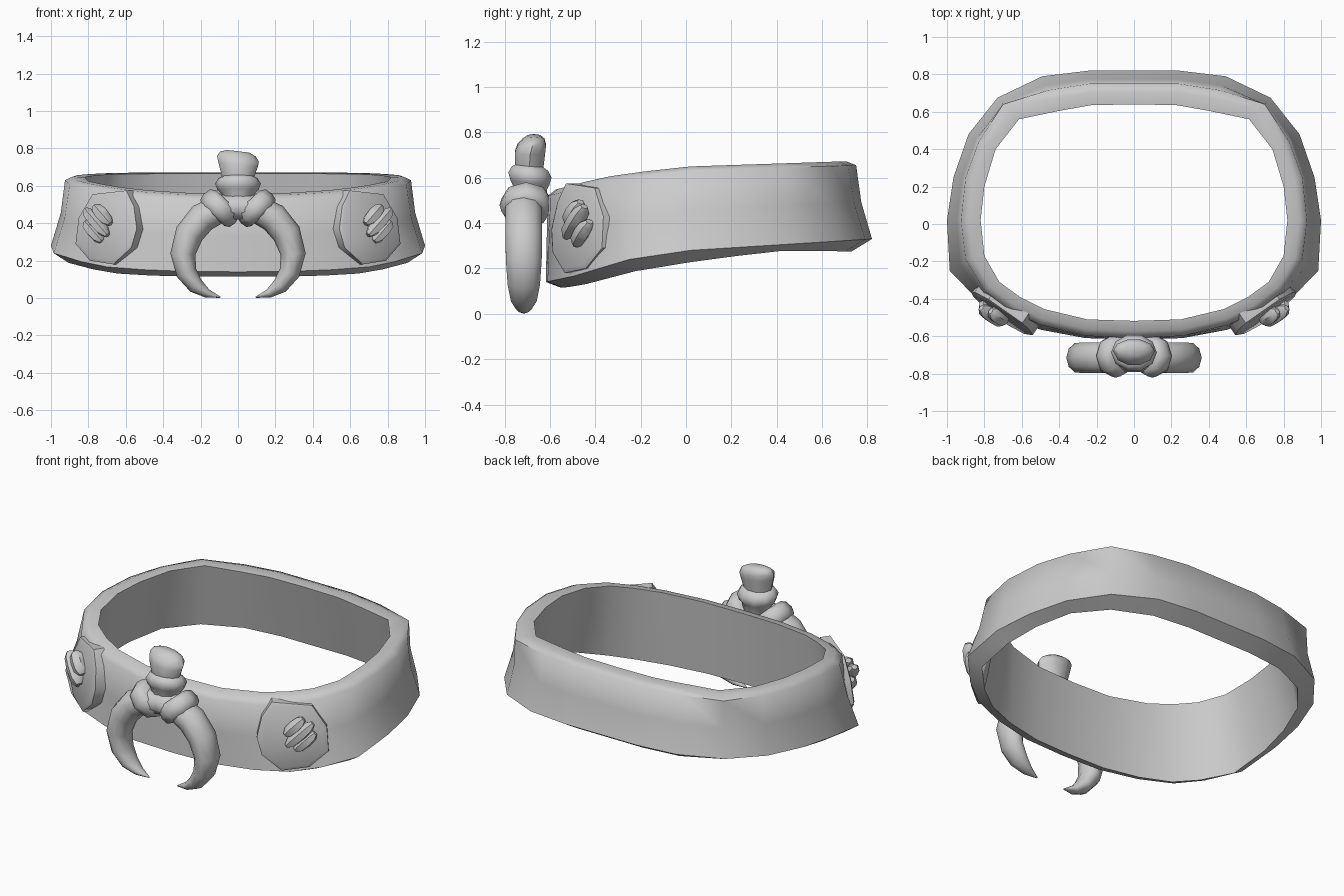
import bpy, bmesh
from math import cos, sin, pi, radians
from mathutils import Vector

if "Cube" in bpy.data.objects:
    bpy.data.objects.remove(bpy.data.objects["Cube"])


def loft(name, rings, wrap=False, angle=40):
    """Skin a list of closed rings; cap the ends unless the rings wrap round."""
    bm = bmesh.new()
    vs = [[bm.verts.new(p) for p in r] for r in rings]
    n, m = len(rings[0]), len(rings)
    for i in range(m if wrap else m - 1):
        a, b = vs[i], vs[(i + 1) % m]
        for j in range(n):
            k = (j + 1) % n
            bm.faces.new((a[j], a[k], b[k], b[j]))
    if not wrap:
        bm.faces.new(vs[0])
        bm.faces.new(vs[-1])
    bmesh.ops.recalc_face_normals(bm, faces=bm.faces)
    me = bpy.data.meshes.new(name)
    bm.to_mesh(me)
    bm.free()
    ob = bpy.data.objects.new(name, me)
    bpy.context.collection.objects.link(ob)
    bpy.ops.object.select_all(action='DESELECT')
    ob.select_set(True)
    bpy.context.view_layer.objects.active = ob
    bpy.ops.object.shade_smooth_by_angle(angle=radians(angle))
    return ob


def interp(table, y):
    """Piecewise linear lookup."""
    if y <= table[0][0]:
        return table[0][1]
    for (a, u), (b, v) in zip(table, table[1:]):
        if y <= b:
            return u + (v - u) * (y - a) / (b - a)
    return table[-1][1]


def oval(c, u, v, ru, rv, n=10):
    """Oval ring round c in the plane of u and v."""
    return [Vector(c) + u * (ru * cos(2 * pi * i / n)) + v * (rv * sin(2 * pi * i / n))
            for i in range(n)]


X, Y, Z = Vector((1, 0, 0)), Vector((0, 1, 0)), Vector((0, 0, 1))

# Belt band: right-half outlines of the lower edge, upper edge and inner edge
low = [(0, .82), (.24, .82), (.49, .79), (.73, .675), (.885, .48), (.965, .25), (1, .02),
       (.985, -.25), (.84, -.40), (.70, -.495), (.5, -.565), (.26, -.61), (0, -.618)]
top = [(0, .75), (.24, .75), (.46, .715), (.70, .64), (.83, .44), (.90, .25), (.925, .02),
       (.90, -.19), (.80, -.355), (.66, -.465), (.5, -.54), (.26, -.598), (0, -.61)]
inner = [(0, .64), (.23, .635), (.40, .605), (.615, .56), (.74, .40), (.80, .2), (.82, .02),
         (.80, -.17), (.72, -.31), (.61, -.39), (.48, -.455), (.25, -.51), (0, -.518)]
z_low = [(-.62, .14), (-.5, .165), (-.25, .24), (.02, .28), (.82, .33)]
z_base = [(-.6, .115), (-.5, .13), (-.2, .20), (.2, .25), (.5, .28), (.8, .275)]
z_top = [(-.61, .52), (-.55, .535), (-.46, .56), (-.3, .595), (0, .63), (.75, .655)]


def full(half):
    return half + [Vector((-p[0], p[1], p[2])) for p in half[-2:0:-1]]


O = [Vector((x, y, interp(z_low, y))) for x, y in low]
T = [Vector((x, y, interp(z_top, y))) for x, y in top]
I = [Vector((x, y, interp(z_top, y) + .015)) for x, y in inner]
M = [o.lerp(t, .5) - Vector((o.x, max(o.y, 0), 0)) * .015 for o, t in zip(O, T)]
R = [t.lerp(i, .4) + Z * .013 for t, i in zip(T, I)]
B = [Vector((o.x * .92, o.y * .89, interp(z_base, o.y))) for o in O]
loft("belt_band", [full(r) for r in (O, M, T, R, I, B)], wrap=True, angle=62)

# Side plates lying on the band, with slanted studs, mirrored left and right
plate = [(-.175, .37), (-.15, .27), (-.05, .18), (.09, .20), (.185, .29),
         (.175, .43), (.10, .555), (-.10, .575), (-.15, .49)]
studs = ((-.01, .445, .07, .03), (.02, .405, .10, .045), (.05, .355, .075, .025))
for s, side in ((1, "right"), (-1, "left")):
    c = Vector((.695 * s, -.477, 0))
    t = Vector((.83 * s, .56, 0))
    n = Vector((.56 * s, -.83, 0))

    def ring(d, k):
        return [c + t * (u * k * 1.1) + n * (d - .11 * (z - .38) - .06 * max(0, u)) +
                Z * (.38 + (z - .38) * k) for u, z in plate]
    loft("plate_" + side, [ring(-.05, 1), ring(.01, 1), ring(.02, .9)], angle=50)

    for i, (u, z, length, out) in enumerate(studs):
        axis = (t * .72 + Z * .69).normalized()
        across = axis.cross(n)
        mid = c + t * (u + .025) + Z * z + n * out
        rings = [oval(mid + axis * (k * length), across, n, .037 * r, .045 * r, 6)
                 for k, r in ((-1, .4), (-.6, .9), (.1, 1), (.7, .85), (1, .4))]
        loft("stud_%s_%d" % (side, i + 1), rings, angle=50)

# Crescent of two horns hanging at the front: centre line, in-plane and depth radius
half = [((.10, .475), .075, .083), ((.19, .43), .08, .085), ((.26, .345), .077, .085),
        ((.295, .235), .067, .083), ((.275, .135), .056, .075), ((.225, .065), .043, .06),
        ((.165, .025), .024, .035), ((.095, .004), .003, .004)]
pts = [((-x, z), a, b) for (x, z), a, b in half[::-1]] + [((0, .49), .07, .08)] + half
P = [Vector((x, -.715, z)) for (x, z), _, _ in pts]
rings = []
for i, (p, (_, a, b)) in enumerate(zip(P, pts)):
    d = (P[min(i + 1, len(P) - 1)] - P[max(i - 1, 0)]).normalized()
    rings.append(oval(p, d.cross(Y), Y, a, b))
loft("horn_crescent", rings, angle=60)

# Lashings wrapped round each horn root
for s, side in ((1, "right"), (-1, "left")):
    a = Vector((.68 * s, 0, -.73))
    u = a.cross(Y)
    mid = Vector((.10 * s, -.705, .478))
    rings = [oval(mid + a * k, u, Y, .115 * r, .117 * r, 8)
             for k, r in ((-.06, .72), (-.04, .93), (0, 1), (.035, .93), (.05, .72))]
    loft("lashing_" + side, rings, angle=50)

# Collar knot and tilted stub above the crescent
rings = [[p - Z * (.12 * (p.y + .69)) for p in oval((0, -.688, z), X, Y, rx, ry)]
         for z, rx, ry in ((.47, .07, .07), (.56, .09, .08), (.578, .11, .09),
                           (.612, .122, .10), (.64, .105, .085), (.655, .08, .06))]
loft("collar_knot", rings, angle=50)
rings = [[p - Z * (p.x * k) for p in oval((0, y, z), X, Y, rx, ry)]
         for z, y, rx, ry, k in ((.62, -.69, .08, .06, 0), (.655, -.69, .088, .066, .05),
                                 (.715, -.687, .106, .07, .12), (.745, -.68, .112, .066, .14),
                                 (.77, -.672, .095, .05, .14), (.785, -.67, .06, .03, .12))]
loft("top_stub", rings, angle=45)
